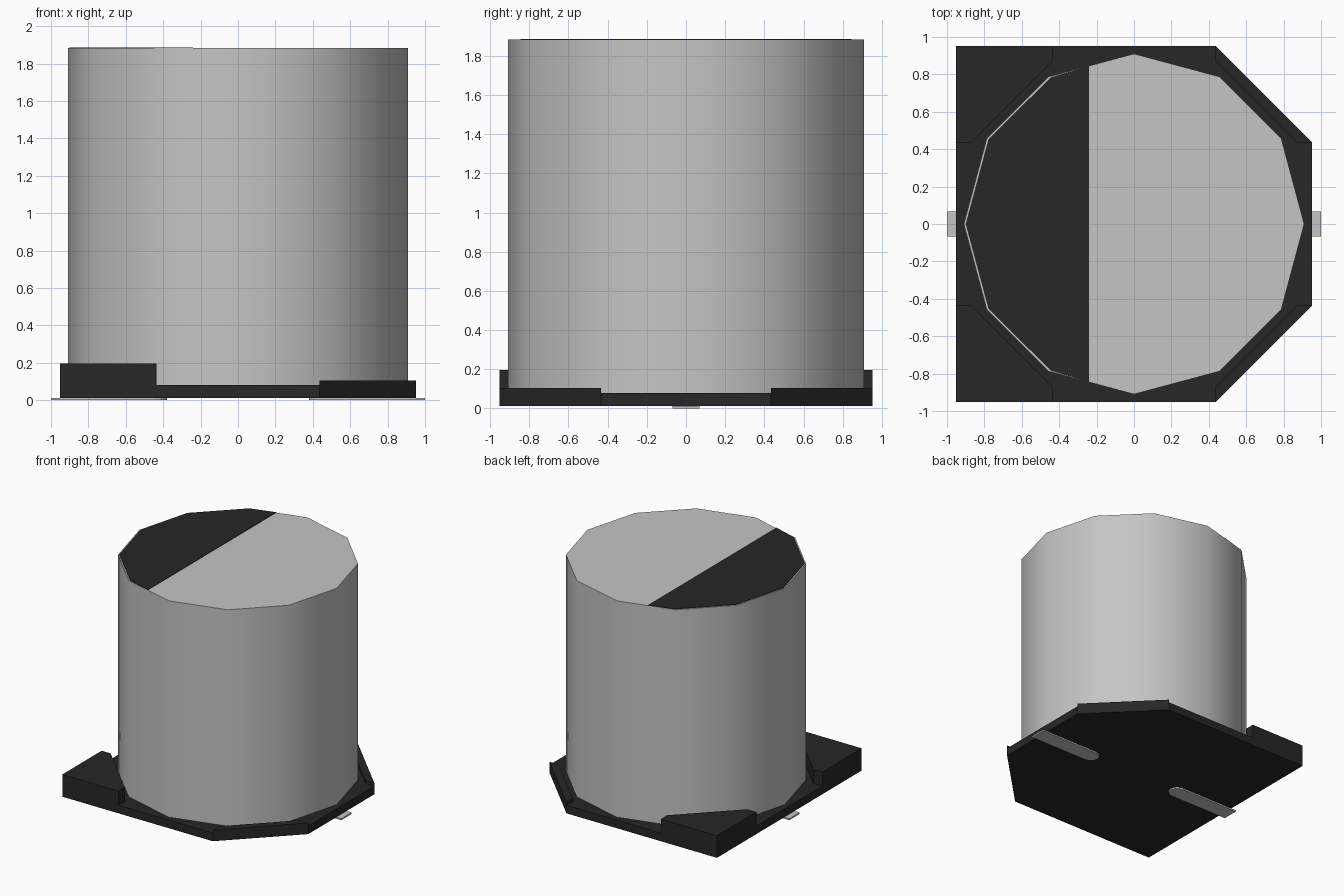
import bpy, bmesh, math

cube = bpy.data.objects.get("Cube")
if cube:
    bpy.data.objects.remove(cube, do_unlink=True)


def material(name, rgb):
    m = bpy.data.materials.new(name)
    m.use_nodes = True
    m.diffuse_color = (*rgb, 1)
    bsdf = m.node_tree.nodes["Principled BSDF"]
    bsdf.inputs["Base Color"].default_value = (*rgb, 1)
    bsdf.inputs["Roughness"].default_value = 0.5
    return m


ALUMINIUM = material("aluminium_grey", (0.56, 0.56, 0.56))
BLACK = material("plastic_black", (0.02, 0.02, 0.02))


def prism(name, outline, z0, z1, mat):
    """Extrude a flat outline from z0 to z1."""
    bm = bmesh.new()
    face = bm.faces.new([bm.verts.new((x, y, z0)) for x, y in outline])
    top = bmesh.ops.extrude_face_region(bm, geom=[face])["geom"]
    bmesh.ops.translate(bm, vec=(0, 0, z1 - z0),
                        verts=[v for v in top if isinstance(v, bmesh.types.BMVert)])
    bmesh.ops.recalc_face_normals(bm, faces=bm.faces)
    mesh = bpy.data.meshes.new(name)
    bm.to_mesh(mesh)
    bm.free()
    mesh.materials.append(mat)
    obj = bpy.data.objects.new(name, mesh)
    bpy.context.collection.objects.link(obj)
    return obj


E, C, N = 0.953, 0.435, 0.87   # base edge, corner start, corner notch
BASE_Z, CAN_TOP, R = 0.012, 1.883, 0.91

# Base plate with two chamfered corners
prism("base_plate", [(-E, -E), (C, -E), (E, -C), (E, C), (C, E), (-E, E)],
      BASE_Z, 0.08, BLACK)

# Raised corners: tall square ones and low chamfered ones
for side, s in (("front", -1), ("back", 1)):
    prism(f"{side}_tall_corner",
          [(-E, s * E), (-C, s * E), (-C, s * N), (-N, s * C), (-E, s * C)],
          BASE_Z, 0.197, BLACK)
    prism(f"{side}_low_corner",
          [(C, s * E), (E, s * C), (N, s * C), (C, s * N)],
          BASE_Z, 0.105, BLACK)

# Twelve-sided can with smooth walls and a sharp rim
ring = [(R * math.cos(math.radians(a)), R * math.sin(math.radians(a)))
        for a in range(0, 360, 30)]
can = prism("can", ring, 0.07, CAN_TOP, ALUMINIUM)
bpy.ops.object.select_all(action="DESELECT")
can.select_set(True)
bpy.context.view_layer.objects.active = can
bpy.ops.object.shade_smooth_by_angle(angle=math.radians(35))

# Polarity mark on the top, set in slightly from the rim
CUT = -0.24
rim_y = 0.845
mark = [(CUT, rim_y)] + [(x + 0.01, y * 0.995) for x, y in ring if x < CUT] + [(CUT, -rim_y)]
prism("polarity_mark", mark, CAN_TOP - 0.001, CAN_TOP + 0.004, BLACK)

# Flat leads with rounded inner ends
W = 0.068
for name, s in (("left_lead", 1), ("right_lead", -1)):
    tip = [(0.38 + W - W * math.cos(math.radians(a)), W * math.sin(math.radians(a)))
           for a in range(-90, 91, 30)]
    outline = [(1.0, -W)] + tip + [(1.0, W)]
    prism(name, [(s * x, y) for x, y in outline], 0.0, BASE_Z + 0.001, ALUMINIUM)
